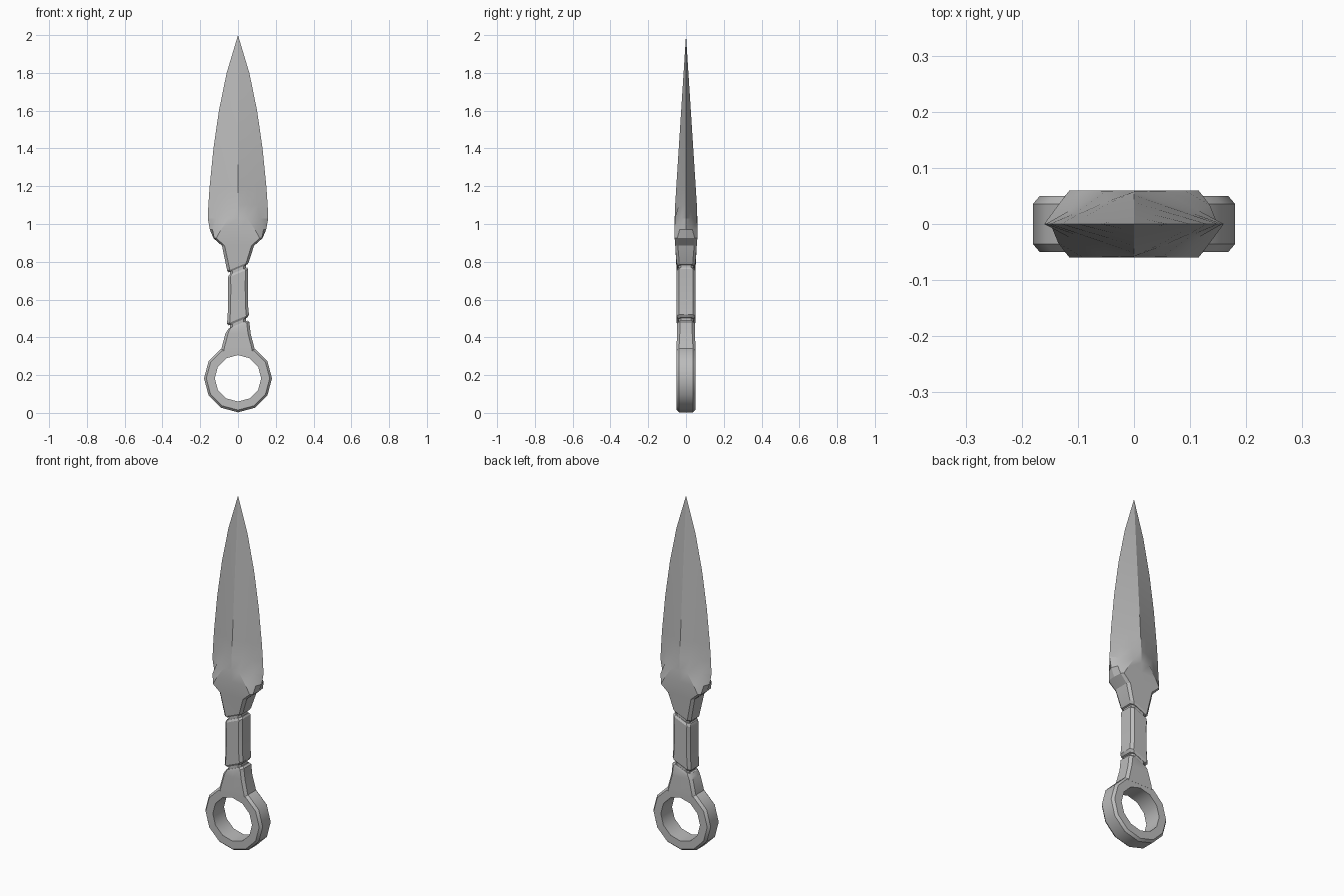
import bpy, bmesh, math

if "Cube" in bpy.data.objects:
    bpy.data.objects.remove(bpy.data.objects["Cube"], do_unlink=True)

steel = bpy.data.materials.new("grey steel")
steel.use_nodes = True
GREY = (0.5, 0.5, 0.5, 1)
steel.diffuse_color = GREY
steel.node_tree.nodes["Principled BSDF"].inputs["Base Color"].default_value = GREY


def finish(name, bm, angle=30):
    bmesh.ops.recalc_face_normals(bm, faces=bm.faces)
    mesh = bpy.data.meshes.new(name)
    bm.to_mesh(mesh)
    bm.free()
    mesh.materials.append(steel)
    obj = bpy.data.objects.new(name, mesh)
    bpy.context.collection.objects.link(obj)
    bpy.ops.object.select_all(action="DESELECT")
    bpy.context.view_layer.objects.active = obj
    obj.select_set(True)
    bpy.ops.object.shade_smooth_by_angle(angle=math.radians(angle))
    return obj


def mirror_quadrant(q):
    """Quarter section from the +x edge to the +y ridge -> closed ring."""
    half = q + [(-x, y) for x, y in q[-2::-1]]
    return half + [(x, -y) for x, y in half[-2:0:-1]]


def box(w, t, b=0.014):
    return mirror_quadrant([(w, 0), (w, t - b), (w - b, t), (0, t)])


def diamond(w, t):
    return mirror_quadrant([(w * (1 - k / 3), t * k / 3) for k in range(4)])


def loft(name, sections, angle=30):
    """Sections are (height, slant along x, ring)."""
    bm = bmesh.new()
    rings = [[bm.verts.new((x, y, z + s * x)) for x, y in ring] for z, s, ring in sections]
    for a, b in zip(rings, rings[1:]):
        for i in range(len(a)):
            j = (i + 1) % len(a)
            bm.faces.new((a[i], a[j], b[j], b[i]))
    bm.faces.new(rings[0])
    bm.faces.new(rings[-1])
    bmesh.ops.remove_doubles(bm, verts=bm.verts, dist=0.0001)
    return finish(name, bm, angle)


SLANT = 0.42

# blade: diamond section that opens into a flat-faced shoulder and collar
shoulder = [
    (0.765, SLANT, box(0.05, 0.044)),
    (0.775, SLANT, box(0.057, 0.05)),
    (0.885, 0, box(0.085, 0.057)),
    (0.925, 0, mirror_quadrant([(0.13, 0), (0.126, 0.046), (0.115, 0.06), (0, 0.06)])),
    (0.97, 0, mirror_quadrant([(0.149, 0), (0.135, 0.034), (0.09, 0.06), (0, 0.06)])),
    (1.03, 0, mirror_quadrant([(0.16, 0), (0.115, 0.024), (0.05, 0.059), (0, 0.06)])),
]
edge = [(1.1, 0.157), (1.2, 0.15), (1.4, 0.13), (1.6, 0.101), (1.8, 0.06), (2.0, 0.0)]
loft("blade", shoulder + [(z, 0, diamond(w, 0.064 * (2 - z))) for z, w in edge], 20)

# grip: slim core seen in the grooves, with a slanted sleeve over it
loft("grip_core", [(0.42, 0, box(0.042, 0.041)), (0.82, 0, box(0.042, 0.041))])
loft("grip_sleeve", [
    (0.484, SLANT, box(0.05, 0.043)),
    (0.496, SLANT, box(0.058, 0.05)),
    (0.56, SLANT / 2, box(0.053, 0.05)),
    (0.68, SLANT / 2, box(0.052, 0.05)),
    (0.738, SLANT, box(0.054, 0.05)),
    (0.75, SLANT, box(0.048, 0.043)),
])

# neck between grip and ring
loft("neck", [
    (0.325, 0, box(0.09, 0.0505)),
    (0.35, 0, box(0.085, 0.0505)),
    (0.42, 0, box(0.067, 0.047)),
    (0.456, SLANT, box(0.06, 0.047)),
    (0.468, SLANT, box(0.05, 0.042)),
])

# finger ring: chamfered profile swept round twelve steps
profile = [(0.123, -0.05), (0.168, -0.05), (0.18, -0.036),
           (0.18, 0.036), (0.168, 0.05), (0.123, 0.05)]
bm = bmesh.new()
loops = []
for k in range(12):
    a = math.tau * k / 12
    loops.append([bm.verts.new((r * math.cos(a), y, 0.183 + r * math.sin(a))) for r, y in profile])
for k in range(12):
    p, q = loops[k], loops[(k + 1) % 12]
    for i in range(len(profile)):
        j = (i + 1) % len(profile)
        bm.faces.new((p[i], p[j], q[j], q[i]))
ring = finish("finger_ring", bm, 35)
ring.location.z = -0.003 + 0.003
